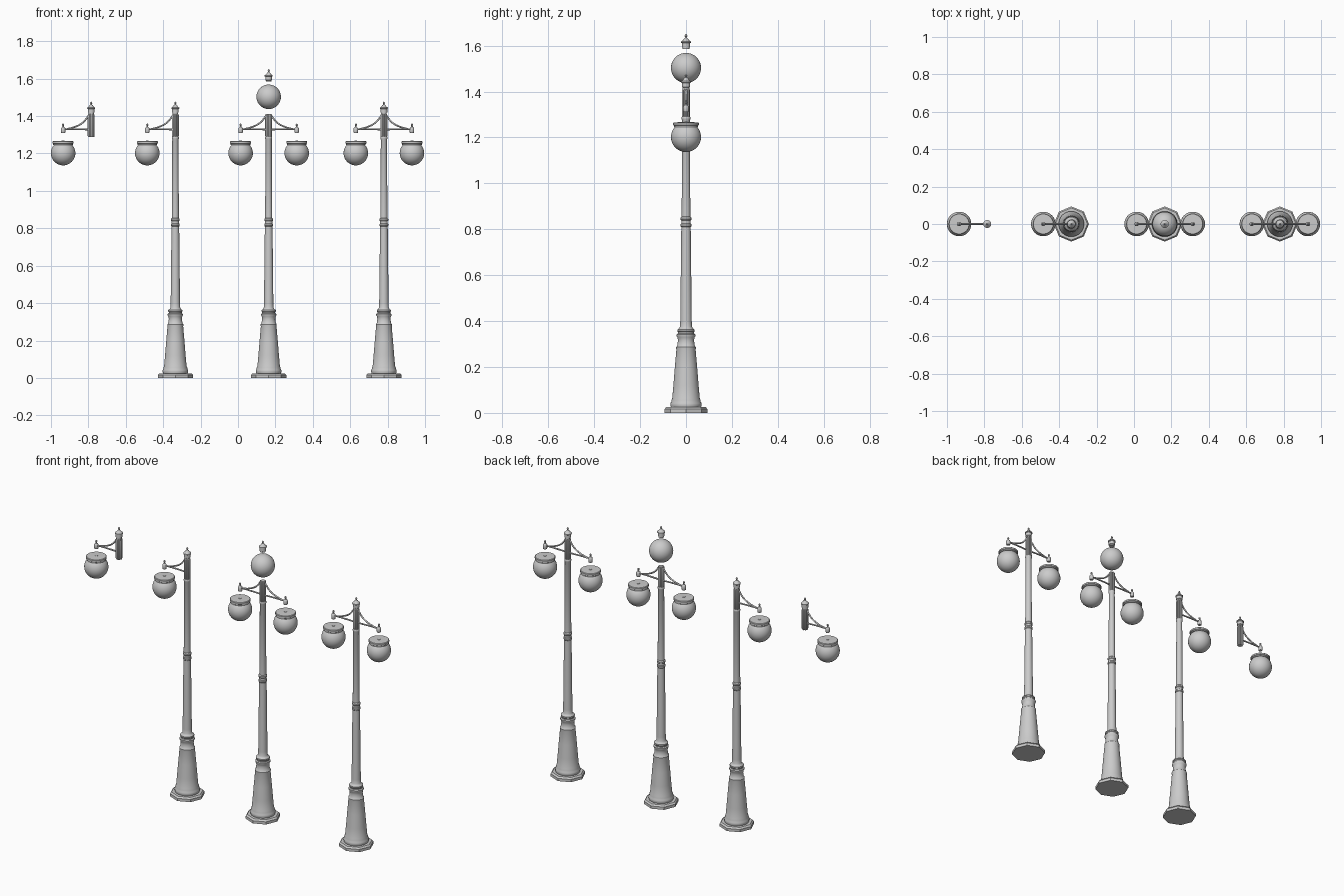
import bpy, bmesh
from math import sin, cos, pi, radians

if "Cube" in bpy.data.objects:
    bpy.data.objects.remove(bpy.data.objects["Cube"])

SEG = 32


def finish(bm, name, angle=35):
    bmesh.ops.remove_doubles(bm, verts=bm.verts, dist=1e-5)
    bmesh.ops.recalc_face_normals(bm, faces=bm.faces)
    me = bpy.data.meshes.new(name)
    bm.to_mesh(me)
    bm.free()
    me.shade_smooth()
    me.set_sharp_from_angle(angle=radians(angle))
    return me


def lathe(name, profile, seg=SEG, rib=0.0, angle=35):
    """Revolve (radius, z) points; rib > 0 pulls in every other column for flutes."""
    bm = bmesh.new()
    rings = []
    for r, z in profile:
        ring = []
        for i in range(seg):
            a = 2 * pi * i / seg
            k = 1 - rib if (i // 2) % 2 else 1
            ring.append(bm.verts.new((r * k * cos(a), r * k * sin(a), z)))
        rings.append(ring)
    for a, b in zip(rings, rings[1:]):
        for i in range(seg):
            j = (i + 1) % seg
            bm.faces.new((a[i], a[j], b[j], b[i]))
    # collapse the rings lying on the axis
    bmesh.ops.remove_doubles(bm, verts=bm.verts, dist=1e-5)
    return finish(bm, name, angle)


def tube(name, points, radius):
    """Round rod along a smooth curve in the xz plane."""
    cu = bpy.data.curves.new(name, 'CURVE')
    cu.dimensions = '3D'
    cu.bevel_depth = radius
    cu.bevel_resolution = 2
    cu.use_fill_caps = True
    sp = cu.splines.new('BEZIER')
    sp.bezier_points.add(len(points) - 1)
    for p, (x, z) in zip(sp.bezier_points, points):
        p.co = (x, 0, z)
        p.handle_left_type = p.handle_right_type = 'AUTO'
    tmp = bpy.data.objects.new(name + "_tmp", cu)
    me = bpy.data.meshes.new_from_object(tmp)
    bpy.data.objects.remove(tmp)
    me.shade_smooth()
    return me


def place(mesh, name, x, z=0.0, flip=False):
    ob = bpy.data.objects.new(name, mesh)
    ob.location = (x, 0, z)
    if flip:
        ob.rotation_euler.z = pi
    bpy.context.collection.objects.link(ob)
    return ob


# Pole: octagonal foot and turned column
foot = lathe("foot_plate", [(0, 0), (.094, 0), (.094, .016), (.086, .025), (0, .025)], seg=8, angle=10)
column = lathe("column", [
    (0, .025), (.066, .025), (.068, .033), (.068, .042), (.064, .048), (.064, .054),
    (.060, .064), (.055, .12), (.0485, .20), (.042, .275), (.043, .28), (.043, .287),
    (.0385, .292), (.035, .315), (.037, .328), (.041, .335), (.041, .342), (.035, .346),
    (.035, .352), (.038, .356), (.038, .363), (.030, .368), (.026, .376), (.025, .40),
    (.0205, .81), (.0235, .814), (.0235, .822), (.0205, .826), (.0205, .838),
    (.0235, .842), (.0235, .850), (.019, .855), (.0165, 1.275), (.019, 1.28),
    (.019, 1.288), (.0165, 1.292), (0, 1.292)])

# Fluted bracket that carries the arms
bracket = lathe("bracket", [(0, 1.288), (.016, 1.288), (.0185, 1.295), (.0185, 1.405),
                            (.015, 1.412), (0, 1.412)], rib=.22)
# Finial (used on brackets and on the upper globe), base at z = 0
finial = lathe("finial", [
    (0, -.002), (.015, -.002), (.015, .004), (.018, .006), (.018, .024), (.0215, .026),
    (.0215, .031), (.014, .036), (.009, .044), (.005, .047), (.004, .051),
    (.006, .055), (.004, .060), (0, .065)])

# Arm: straight rod, swept brace and end socket
rod = tube("rod", [(-.010, 1.328), (-.08, 1.330), (-.15, 1.330)], .0045)
brace = tube("brace", [(-.128, 1.331), (-.085, 1.343), (-.045, 1.365), (-.014, 1.402)], .0045)
socket = lathe("socket", [
    (0, 1.310), (.010, 1.310), (.012, 1.314), (.012, 1.334), (.009, 1.339), (.005, 1.342),
    (.004, 1.348), (.006, 1.352), (.005, 1.357), (0, 1.361)], seg=20)

# Globes: open-topped hanging one and complete upper one
R = .0655
arc = [(R * sin(t), -R * cos(t)) for t in [pi * i / 24 for i in range(25)]]
upper_globe = lathe("upper_globe", arc)
hanging_globe = lathe("hanging_globe", [(r, z + 1.202) for r, z in arc[:19]])
cap = lathe("globe_cap", [
    (.044, 1.246), (.053, 1.246), (.053, 1.252), (.056, 1.254), (.056, 1.263),
    (.053, 1.266), (.008, 1.267), (.007, 1.269), (0, 1.269)])


def arm(x, side):
    flip = side > 0
    place(rod, "arm_rod", x, flip=flip)
    place(brace, "arm_brace", x, flip=flip)
    place(socket, "arm_socket", x + .15 * side)
    place(hanging_globe, "hanging_globe", x + .15 * side)
    place(cap, "globe_cap", x + .15 * side)


# Layout: x, sides with arms, has pole, has upper globe
for x, sides, pole, top in [(-.785, (-1,), False, False), (-.335, (-1,), True, False),
                            (.164, (-1, 1), True, True), (.780, (-1, 1), True, False)]:
    if pole:
        place(foot, "foot_plate", x)
        place(column, "column", x)
    place(bracket, "bracket", x)
    for s in sides:
        arm(x, s)
    if top:
        place(upper_globe, "upper_globe", x, 1.503)
    place(finial, "finial", x, 1.587 if top else 1.414)
